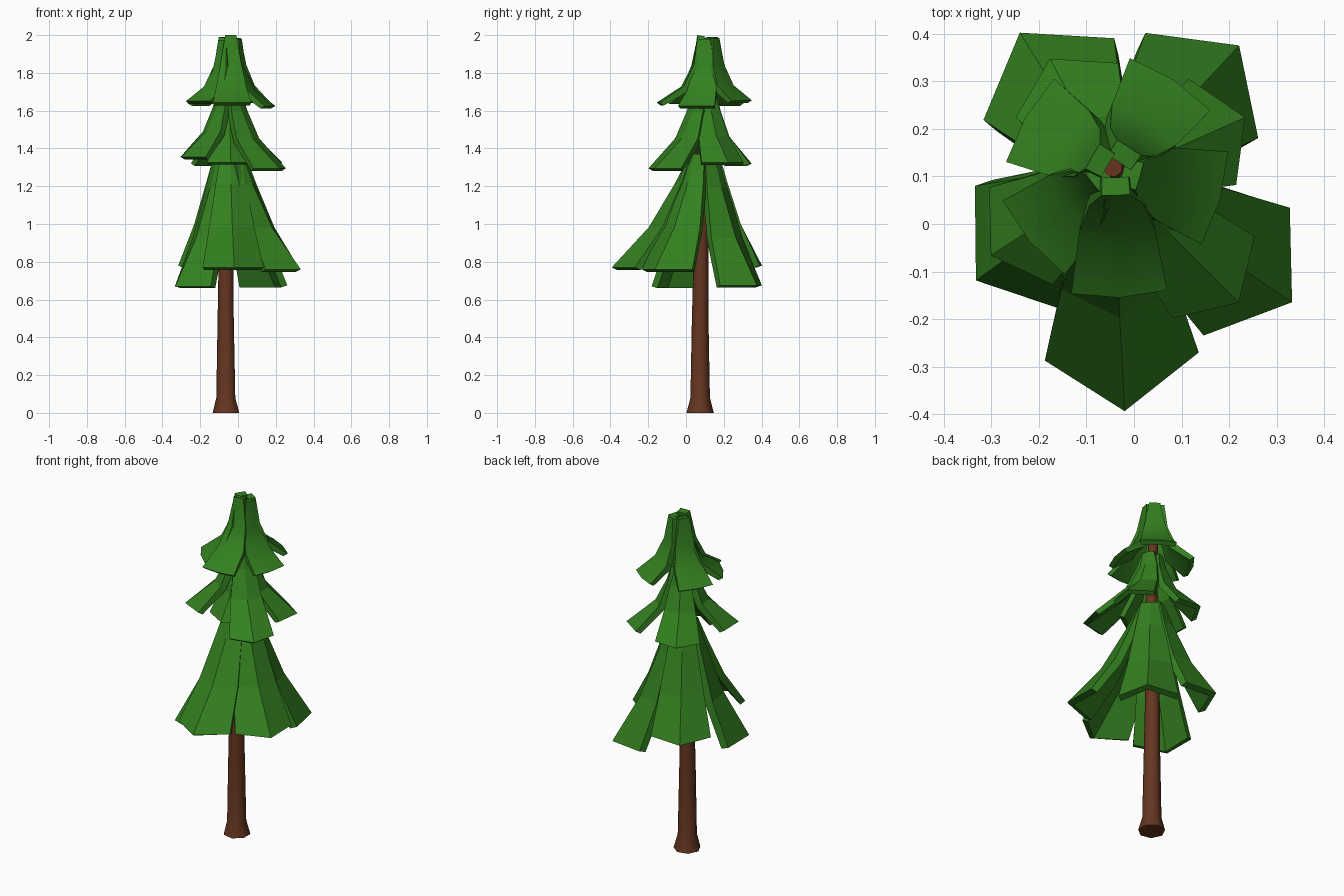
import bpy, bmesh, math
from mathutils import Vector

if "Cube" in bpy.data.objects:
    bpy.data.objects.remove(bpy.data.objects["Cube"])


def material(name, col):
    m = bpy.data.materials.new(name)
    m.diffuse_color = (*col, 1)
    m.use_nodes = True
    m.node_tree.nodes["Principled BSDF"].inputs["Base Color"].default_value = m.diffuse_color
    return m


GREEN = material("needle green", (0.033, 0.215, 0.014))
BROWN = material("bark brown", (0.130, 0.036, 0.015))


def skin(name, rings, mat, smooth=None):
    """Join equal rings of points into a closed solid."""
    bm = bmesh.new()
    vs = [[bm.verts.new(p) for p in ring] for ring in rings]
    n = len(vs[0])
    for a, b in zip(vs, vs[1:]):
        for i in range(n):
            j = (i + 1) % n
            bm.faces.new((a[i], a[j], b[j], b[i]))
    bm.faces.new(vs[0])
    bm.faces.new(vs[-1])
    bmesh.ops.recalc_face_normals(bm, faces=bm.faces)
    me = bpy.data.meshes.new(name)
    bm.to_mesh(me)
    bm.free()
    me.materials.append(mat)
    ob = bpy.data.objects.new(name, me)
    bpy.context.collection.objects.link(ob)
    if smooth:
        bpy.ops.object.select_all(action='DESELECT')
        ob.select_set(True)
        bpy.context.view_layer.objects.active = ob
        bpy.ops.object.shade_smooth_by_angle(angle=math.radians(smooth))
    return ob


# Trunk: flared foot, slight lean (x, y, z, radius)
trunk = [(-.06, .075, 0, .074), (-.062, .075, .08, .053), (-.063, .075, .5, .045),
         (-.062, .08, .85, .04), (-.045, .09, 1.3, .035), (-.04, .11, 1.7, .028),
         (-.045, .12, 1.97, .022)]
skin("trunk", [[(x + r * math.cos(math.tau * (k + .5) / 7), y + r * math.sin(math.tau * (k + .5) / 7), z)
                for k in range(7)] for x, y, z, r in trunk], BROWN, 55)


def bough(name, centre, deg, profile, reach, bottom, top, thick, smooth=None):
    """Drooping slab: profile rows are (radius, height, half width, ridge depth).
    The profile is stretched so its tip lands at radius reach, from height top to bottom."""
    a = math.radians(deg)
    out, side = Vector((math.cos(a), math.sin(a), 0)), Vector((-math.sin(a), math.cos(a), 0))
    base = Vector((*centre, 0))
    r0, z0 = profile[0][:2]
    kr = (reach - r0) / (profile[-1][0] - r0)
    kz = (bottom - top) / (profile[-1][1] - z0)
    pts = [(r0 + (r - r0) * kr, top + (z - z0) * kz, w, d) for r, z, w, d in profile]
    last = len(pts) - 1
    rings = []
    for i, (r, z, w, d) in enumerate(pts):
        p, q = pts[max(i - 1, 0)], pts[min(i + 1, last)]
        t = Vector((q[0] - p[0], q[1] - p[1])).normalized()
        nr, nz = t.y * thick, -t.x * thick          # inward and down
        if i == last:
            nz *= .5                                # flatter cut at the tip
        row = [(r - d, -w), (r, 0), (r - d, w)]
        outer = [base + out * rr + side * s + Vector((0, 0, z)) for rr, s in row]
        inner = [base + out * (rr + nr) + side * s * .93 + Vector((0, 0, z + nz)) for rr, s in reversed(row)]
        rings.append(outer + inner)
    skin(name, rings, GREEN, smooth)


LOW = [(.075, 1.37, .052, .01), (.15, 1.22, .080, .03), (.285, .99, .120, .065), (.48, .775, .162, .115)]
MID = [(.06, 1.70, .035, .008), (.09, 1.60, .06, .015), (.17, 1.46, .085, .035), (.37, 1.305, .122, .075)]
TOP = [(.055, 1.985, .030, .001), (.08, 1.84, .056, .006), (.14, 1.73, .080, .010), (.27, 1.65, .101, .012)]

# Three tiers: centre, profile, thickness, smoothing, boughs (angle, reach, tip height, top height)
tiers = {
    "lower": ((-.045, .09), LOW, .042, None,
              [(-87, .484, .77, 1.36), (-34, .455, .76, 1.37), (47, .39, .675, 1.37),
               (122, .368, .78, 1.38), (216, .355, .67, 1.37)]),
    "middle": ((-.045, .1), MID, .036, None,
               [(-45, .375, 1.295, 1.70), (24, .305, 1.325, 1.69), (118, .28, 1.32, 1.68),
                (213, .305, 1.355, 1.70), (-88, .205, 1.325, 1.66)]),
    "top": ((-.04, .115), TOP, .038, 35,
            [(-88, .27, 1.643, 2.0), (-16, .23, 1.625, 1.98), (57, .225, 1.655, 1.985),
             (150, .218, 1.64, 1.99), (220, .235, 1.65, 1.975)]),
}
for name, (centre, prof, thick, smooth, boughs) in tiers.items():
    for i, (deg, reach, bottom, top) in enumerate(boughs):
        bough(f"{name}_bough_{i + 1}", centre, deg, prof, reach, bottom, top, thick, smooth)
